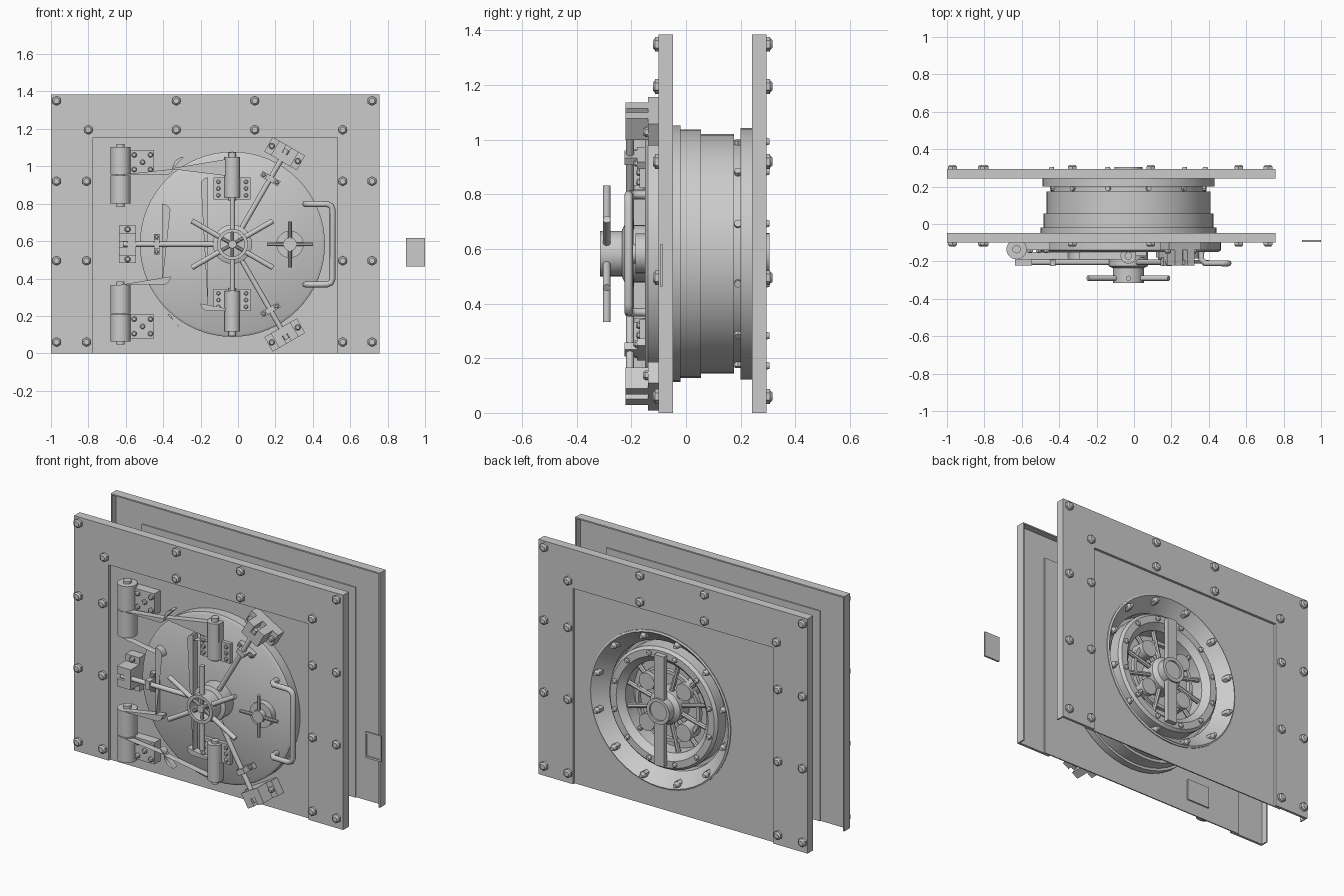
import bpy, bmesh, math
from mathutils import Matrix, Vector

if "Cube" in bpy.data.objects:
    bpy.data.objects.remove(bpy.data.objects["Cube"])

CX, CZ = -0.03, 0.583                      # door axis
DOOR = Matrix.Translation((CX, 0, CZ))
steel = bpy.data.materials.new("grey steel")
steel.diffuse_color = (0.6, 0.6, 0.6, 1)
steel.use_nodes = True
steel.node_tree.nodes["Principled BSDF"].inputs["Base Color"].default_value = steel.diffuse_color


def finish(bm, name, M=Matrix()):
    bmesh.ops.transform(bm, matrix=M, verts=bm.verts)
    bmesh.ops.recalc_face_normals(bm, faces=bm.faces)
    me = bpy.data.meshes.new(name)
    bm.to_mesh(me)
    bm.free()
    me.materials.append(steel)
    ob = bpy.data.objects.new(name, me)
    bpy.context.collection.objects.link(ob)
    return ob


def box(bm, x0, x1, y0, y1, z0, z1):
    m = Matrix.Translation(((x0+x1)/2, (y0+y1)/2, (z0+z1)/2)) @ Matrix.Diagonal((x1-x0, y1-y0, z1-z0, 1))
    bmesh.ops.create_cube(bm, size=1, matrix=m)


def rod(bm, a, b, r, r2=None, n=16):
    a, b = Vector(a), Vector(b)
    q = (b-a).to_track_quat('Z', 'Y').to_matrix().to_4x4()
    bmesh.ops.create_cone(bm, cap_ends=True, segments=n, radius1=r, radius2=r if r2 is None else r2,
                          depth=(b-a).length, matrix=Matrix.Translation((a+b)/2) @ q)


def bolt(bm, x, y, z, s=-1, r=0.027, h=0.021):
    rod(bm, (x, y, z), (x, y+s*h*0.6, z), r, n=6)
    rod(bm, (x, y+s*h*0.6, z), (x, y+s*h, z), r*0.85, r*0.55, 12)


def lathe(name, prof, n=48):
    # closed (radius, y) profile turned round the door axis
    bm = bmesh.new()
    rings = []
    for r, y in prof:
        k = n if r else 1
        rings.append([bm.verts.new((r*math.cos(i*math.tau/n), y, r*math.sin(i*math.tau/n))) for i in range(k)])
    for a, b in zip(rings, rings[1:]+rings[:1]):
        for i in range(n):
            vs = [a[i % len(a)], a[(i+1) % len(a)], b[(i+1) % len(b)], b[i % len(b)]]
            vs = list(dict.fromkeys(vs))
            if len(vs) > 2:
                bm.faces.new(vs)
    return finish(bm, name, DOOR)


def prism(name, outlines, y0, y1):
    # filled outline in x,z with optional holes, given thickness in y
    cu = bpy.data.curves.new(name, 'CURVE')
    cu.dimensions, cu.fill_mode, cu.extrude = '2D', 'BOTH', abs(y1-y0)/2
    for pts in outlines:
        sp = cu.splines.new('POLY')
        sp.points.add(len(pts)-1)
        for p, (x, z) in zip(sp.points, pts):
            p.co = (x, z, 0, 1)
        sp.use_cyclic_u = True
    ob = bpy.data.objects.new(name, cu)
    bm = bmesh.new()
    bpy.context.collection.objects.link(ob)
    bpy.context.view_layer.update()
    bm.from_mesh(ob.evaluated_get(bpy.context.evaluated_depsgraph_get()).to_mesh())
    bpy.data.objects.remove(ob)
    bmesh.ops.remove_doubles(bm, verts=bm.verts, dist=1e-5)
    return finish(bm, name, Matrix.Translation((0, (y0+y1)/2, 0)) @ Matrix.Rotation(math.pi/2, 4, 'X'))


def rounded(corners, k=6):
    # corners are (x, z, radius)
    out = []
    for i, (x, z, r) in enumerate(corners):
        p = Vector((x, z))
        if not r:
            out.append((x, z))
            continue
        a = p + (Vector(corners[i-1][:2])-p).normalized()*r
        b = p + (Vector(corners[(i+1) % len(corners)][:2])-p).normalized()*r
        for j in range(k+1):
            t = 1-j/k
            q = (a+b-p) + (p-b)*math.cos(t*math.pi/2) + (p-a)*math.sin(t*math.pi/2)
            out.append(tuple(q))
    return out


def u_shape(x0, x1, zt, w, wt):
    return [(x0, 0), (x0, zt), (x1, zt), (x1, 0), (x1-w, 0), (x1-w, zt-wt), (x0+w, zt-wt), (x0+w, 0)]


# wall surrounds, front and back: sheet frame, rim, set-back panel and bolts
circle = [(CX+0.457*math.cos(i*math.tau/48), CZ+0.457*math.sin(i*math.tau/48)) for i in range(48)]
for side, f in (("front", lambda y: y), ("back", lambda y: 0.195-y)):
    prism(side+"_frame", [u_shape(-1, 0.757, 1.385, 0.226, 0.23)], f(-0.1), f(-0.085))
    prism(side+"_rim", [u_shape(-1, 0.757, 1.385, 0.008, 0.008)], f(-0.085), f(-0.047))
    sheet = [[(-0.82, 0), (-0.82, 1.24), (0.575, 1.24), (0.575, 0)]]
    prism(side+"_panel", sheet + ([circle] if side == "back" else []), f(-0.085), f(-0.078))
    bm = bmesh.new()
    s = -1 if side == "front" else 1
    spots = [(x, 1.35) for x in (-0.97, -0.33, 0.09, 0.717)] + [(x, 1.195) for x in (-0.8, -0.33, 0.09, 0.56)]
    spots += [(x, z) for x in (-0.97, -0.81, 0.56, 0.717) for z in (0.92, 0.495, 0.06)]
    for x, z in spots:
        bolt(bm, x, f(-0.1), z, s)
    finish(bm, side+"_frame_bolts")

# door drum with funnel on the back, and front disc
lathe("door_drum", [(0, -0.06), (0.47, -0.06), (0.47, -0.02), (0.455, -0.02), (0.455, 0.055), (0.438, 0.055),
                    (0.438, 0.175), (0.415, 0.175), (0.415, 0.2), (0.46, 0.2), (0.46, 0.285), (0.45, 0.29),
                    (0.375, 0.21), (0.375, 0.15), (0, 0.15)])
lathe("door_disc", [(0, -0.15), (0.48, -0.15), (0.495, -0.14), (0.495, -0.08), (0, -0.08)], 64)

# inner works seen from the back
lathe("inner_ring", [(0.355, 0.14), (0.355, 0.25), (0.34, 0.265), (0.3, 0.265), (0.265, 0.23), (0.265, 0.14)])
lathe("inner_hoop", [(0.21, 0.19), (0.21, 0.215), (0.19, 0.215), (0.19, 0.19)])
bm = bmesh.new()
for i in range(12):
    a = (i+0.5)*math.tau/12
    c, s = math.cos(a), math.sin(a)
    bolt(bm, 0.425*c, 0.25, 0.425*s, 1, 0.02, 0.056)
    bolt(bm, 0.32*c, 0.26, 0.32*s, 1, 0.016, 0.022)
    rod(bm, (0.40*c, 0.19, 0.40*s), (0.43*c, 0.19, 0.43*s), 0.014, n=8)
finish(bm, "inner_bolts", DOOR)
bm = bmesh.new()
for i in range(12):
    a = (i+0.5)*math.tau/12
    c, s = math.cos(a), math.sin(a)
    rod(bm, (0.06*c, 0.21, 0.06*s), (0.28*c, 0.21, 0.28*s), 0.014, n=8)
    if i % 3 == 1:
        rod(bm, (0.17*c, 0.15, 0.17*s), (0.17*c, 0.24, 0.17*s), 0.05)
finish(bm, "inner_spokes", DOOR)
lathe("inner_hub", [(0, 0.14), (0.1, 0.14), (0.1, 0.24), (0.075, 0.26), (0.075, 0.305), (0.055, 0.305),
                    (0.055, 0.295), (0, 0.295)], 32)
bm = bmesh.new()
box(bm, -0.032, 0.032, 0.265, 0.295, -0.325, 0.325)
finish(bm, "inner_bar", DOOR)

# swing arm carrying the door: upper half outline, mirrored below the axis
top = [(-0.2, 0.357, 0.04), (0.01, 0.357, 0), (0.01, 0.467, 0), (-0.35, 0.467, 0.06), (-0.35, 0.372, 0.03),
       (-0.63, 0.372, 0), (-0.63, 0.217, 0), (-0.36, 0.217, 0.045)]
full = top + [(x, -z, r) for x, z, r in reversed(top)]
prism("swing_arm", [rounded([(x, CZ+z, r) for x, z, r in full])], -0.19, -0.15)

# hinges, mirrored above and below the axis
for m, tag in ((1, "upper"), (-1, "lower")):
    Z = lambda d: CZ+m*d
    bm = bmesh.new()
    rod(bm, (-0.628, -0.135, Z(0.217)), (-0.628, -0.135, Z(0.369)), 0.054, n=24)
    rod(bm, (-0.628, -0.135, Z(0.373)), (-0.628, -0.135, Z(0.52)), 0.054, n=24)
    rod(bm, (-0.628, -0.135, Z(0.2)), (-0.628, -0.135, Z(0.535)), 0.022)
    finish(bm, tag+"_wall_hinge")
    bm = bmesh.new()
    z0, z1 = sorted((Z(0.375), Z(0.503)))
    box(bm, -0.6, -0.448, -0.14, -0.07, z0, z1)
    for x, d in ((-0.555, 0.4), (-0.555, 0.478), (-0.51, 0.439), (-0.468, 0.4), (-0.468, 0.478)):
        bolt(bm, x, -0.14, Z(d), -1, 0.016, 0.015)
    finish(bm, tag+"_wall_hinge_pad")
    bm = bmesh.new()
    rod(bm, (CX, -0.17, Z(0.25)), (CX, -0.17, Z(0.467)), 0.042, n=24)
    rod(bm, (CX, -0.17, Z(0.235)), (CX, -0.17, Z(0.49)), 0.02)
    z0, z1 = sorted((Z(0.24), Z(0.357)))
    box(bm, -0.13, 0.068, -0.17, -0.13, z0, z1)
    for x in (-0.105, 0.043):
        for d in (0.262, 0.298, 0.334):
            bolt(bm, x, -0.17, Z(d), -1, 0.013, 0.013)
    finish(bm, tag+"_door_hinge")

# three locking rods with clamps and end brackets
for i in range(3):
    bm = bmesh.new()
    rod(bm, (-0.08, -0.205, 0), (-0.585, -0.205, 0), 0.014)
    box(bm, -0.42, -0.39, -0.18, -0.1, -0.055, 0.055)
    box(bm, -0.42, -0.39, -0.225, -0.18, -0.026, 0.026)
    for s in (-1, 1):
        bolt(bm, -0.405, -0.18, s*0.04, -1, 0.012, 0.012)
    finish(bm, "locking_rod", DOOR @ Matrix.Rotation(i*math.tau/3, 4, 'Y'))
    bm = bmesh.new()
    box(bm, -0.605, -0.515, -0.14, -0.08, -0.1, 0.1)
    box(bm, -0.56, -0.515, -0.222, -0.14, -0.06, 0.06)
    box(bm, -0.605, -0.56, -0.222, -0.14, 0.015, 0.06)
    box(bm, -0.605, -0.56, -0.222, -0.14, -0.06, -0.015)
    for s in (-1, 1):
        bolt(bm, -0.56, -0.14, s*0.08, -1, 0.018, 0.018)
    finish(bm, "lock_bracket", DOOR @ Matrix.Rotation(i*math.tau/3, 4, 'Y'))

# main spoked wheel on its boss
lathe("wheel_boss", [(0, -0.235), (0.085, -0.235), (0.105, -0.225), (0.105, -0.14), (0, -0.14)], 32)
lathe("wheel_rim", [(0.083, -0.315), (0.083, -0.23), (0.065, -0.23), (0.065, -0.315)], 32)
bm = bmesh.new()
for i in range(6):
    a = math.pi/6+i*math.pi/3
    c, s = math.cos(a), math.sin(a)
    rod(bm, (0, -0.29, 0), (0.08*c, -0.29, 0.08*s), 0.010, n=10)
    rod(bm, (0.08*c, -0.29, 0.08*s), (0.25*c, -0.29, 0.25*s), 0.014, n=12)
rod(bm, (0, -0.31, 0), (0, -0.23, 0), 0.022)
finish(bm, "wheel_spokes", DOOR)

# small dial wheel
bm = bmesh.new()
X = 0.308
rod(bm, (X, -0.14, 0), (X, -0.185, 0), 0.073, n=24)
rod(bm, (X, -0.18, 0), (X, -0.215, 0), 0.036, n=20)
for dx, dz in ((1, 0), (0, 1), (-1, 0), (0, -1)):
    rod(bm, (X, -0.203, 0), (X+0.123*dx, -0.203, 0.123*dz), 0.010, n=10)
finish(bm, "dial_wheel", DOOR)

# pull handle
cu = bpy.data.curves.new("pull_handle", 'CURVE')
cu.dimensions, cu.bevel_depth, cu.bevel_resolution, cu.use_fill_caps = '3D', 0.016, 2, True
half = [(0.36, -0.14, 0.215), (0.36, -0.19, 0.215), (0.38, -0.21, 0.215), (0.475, -0.21, 0.215),
        (0.497, -0.21, 0.206), (0.506, -0.21, 0.185)]
path = half + [(x, y, -z) for x, y, z in reversed(half)]
sp = cu.splines.new('POLY')
sp.points.add(len(path)-1)
for p, (x, y, z) in zip(sp.points, path):
    p.co = (x, y, CZ+z, 1)
cu.materials.append(steel)
bpy.context.collection.objects.link(bpy.data.objects.new("pull_handle", cu))

# loose keypad plate
bm = bmesh.new()
box(bm, 0.897, 1.0, -0.091, -0.085, 0.463, 0.617)
for x in (0.897, 0.992):
    box(bm, x, x+0.008, -0.096, -0.085, 0.463, 0.617)
for z in (0.463, 0.605):
    box(bm, 0.897, 1.0, -0.096, -0.085, z, z+0.012)
finish(bm, "keypad")

for ob in bpy.data.objects:
    ob.select_set(ob.type == 'MESH')
    if ob.type == 'MESH':
        bpy.context.view_layer.objects.active = ob
bpy.ops.object.shade_smooth_by_angle(angle=math.radians(35))
